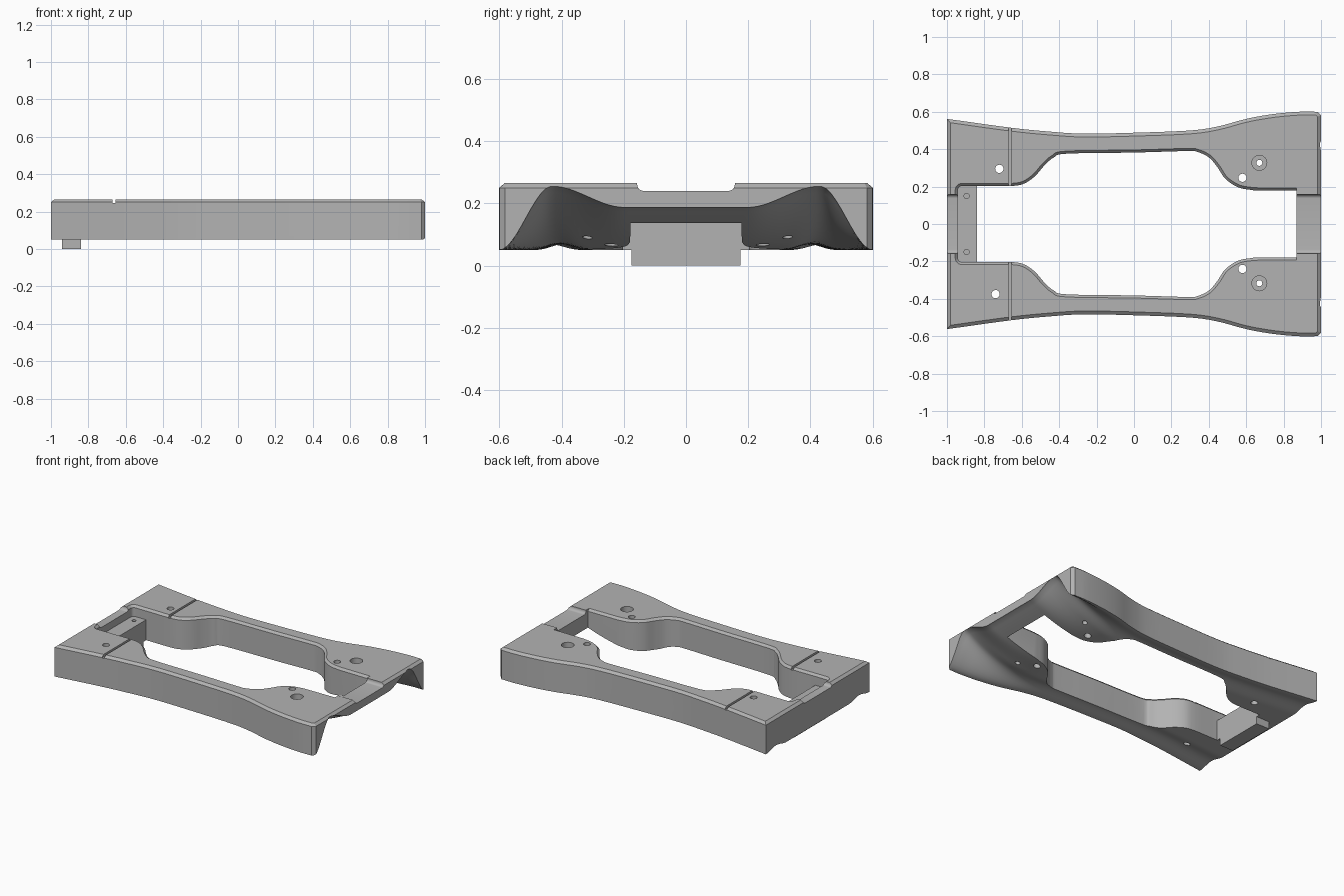
import bpy, bmesh, math
from mathutils import Vector

if "Cube" in bpy.data.objects:
    bpy.data.objects.remove(bpy.data.objects["Cube"], do_unlink=True)

grey = bpy.data.materials.new("plain_grey")
grey.use_nodes = True
colour = (0.45, 0.45, 0.45, 1)
grey.diffuse_color = colour
grey.node_tree.nodes["Principled BSDF"].inputs["Base Color"].default_value = colour

TOP, SHOULDER, BASE = 0.265, 0.25, 0.05


def make(name, bm):
    bmesh.ops.recalc_face_normals(bm, faces=bm.faces)
    mesh = bpy.data.meshes.new(name)
    bm.to_mesh(mesh)
    bm.free()
    mesh.materials.append(grey)
    ob = bpy.data.objects.new(name, mesh)
    bpy.context.collection.objects.link(ob)
    return ob


def loft(name, rings):
    """Join matching closed rings of 3D points and cap both ends."""
    bm = bmesh.new()
    loops = [[bm.verts.new(p) for p in ring] for ring in rings]
    for a, b in zip(loops, loops[1:]):
        for i in range(len(a)):
            j = (i + 1) % len(a)
            bm.faces.new((a[i], a[j], b[j], b[i]))
    bm.faces.new(loops[0][::-1])
    bm.faces.new(loops[-1])
    return make(name, bm)


def at(points, z):
    return [(p[0], p[1], z) for p in points]


def box(name, x0, x1, y, z0, z1):
    rect = [(x0, -y), (x1, -y), (x1, y), (x0, y)]
    return loft(name, [at(rect, z0), at(rect, z1)])


def cylinder(name, x, y, r, z0, z1, n=24):
    ring = [(x + r * math.cos(math.tau * i / n), y + r * math.sin(math.tau * i / n))
            for i in range(n)]
    return loft(name, [at(ring, z0), at(ring, z1)])


def spline(points, steps=5):
    """Smooth curve through the points."""
    p = [Vector(q) for q in points]
    p = [2 * p[0] - p[1]] + p + [2 * p[-1] - p[-2]]
    out = []
    for a, b, c, d in zip(p, p[1:], p[2:], p[3:]):
        for i in range(steps):
            t = i / steps
            out.append(0.5 * (2 * b + (c - a) * t + (2 * a - 5 * b + 4 * c - d) * t**2
                              + (3 * b - a - 3 * c + d) * t**3))
    return out + [p[-2]]


def mirrored(half):
    return half + [Vector((p.x, -p.y)) for p in reversed(half)]


def offset(points, d):
    """Grow a counter-clockwise outline by d."""
    out = []
    for i, p in enumerate(points):
        e1 = (p - points[i - 1]).normalized()
        e2 = (points[(i + 1) % len(points)] - p).normalized()
        n1, n2 = Vector((e1.y, -e1.x)), Vector((e2.y, -e2.x))
        out.append(p + (n1 + n2) * d / (1 + n1.dot(n2)))
    return out


def cut(target, cutter):
    mod = target.modifiers.new("cut", "BOOLEAN")
    mod.operation, mod.solver, mod.object = "DIFFERENCE", "EXACT", cutter
    bpy.context.view_layer.objects.active = target
    bpy.ops.object.modifier_apply(modifier=mod.name)
    bpy.data.objects.remove(cutter, do_unlink=True)


# Waisted frame body with a bevelled top edge
side = spline([(0.98, 0.6), (0.88, 0.6), (0.74, 0.587), (0.6, 0.562), (0.45, 0.522),
               (0.3, 0.5), (0, 0.488), (-0.27, 0.483), (-0.45, 0.494),
               (-0.66, 0.515), (-1, 0.562)])
outline = mirrored([Vector((1, 0.582))] + side)
inset = offset(outline, -0.018)
body = loft("frame_body", [at(outline, 0), at(outline, SHOULDER), at(inset, TOP)])

# Hollow underside: twin arches at one end that fade along the rails
def smooth(t):
    t = max(0, min(1, t))
    return t * t * (3 - 2 * t)


def half_width(x):
    for a, b in zip(side, side[1:]):
        if b.x <= x <= a.x:
            return a.y + (b.y - a.y) * (a.x - x) / (a.x - b.x)
    return side[0].y if x > 0 else side[-1].y


def underside(x, y):
    u = abs(y) * 0.6 / half_width(x)
    if u < 0.43:
        arch = 0.19 + 0.07 * smooth((u - 0.2) / 0.23)
    else:
        arch = 0.26 - 0.21 * smooth((u - 0.43) / 0.17)
    fade = max(0, (min(x, 1) - 0.38) / 0.62) ** 2
    groove = 0.02 * math.sin(math.pi * max(0, min(1, (u - 0.36) / 0.24))) ** 2
    return BASE + (arch - BASE) * fade + groove * (1 - fade)


bm = bmesh.new()
bmesh.ops.create_grid(bm, x_segments=70, y_segments=90, size=1)
for v in bm.verts:
    v.co.x *= 1.05
    v.co.y *= 0.7
    v.co.z = underside(v.co.x, v.co.y)
ext = bmesh.ops.extrude_face_region(bm, geom=bm.faces[:], use_keep_orig=True)
for g in ext["geom"]:
    if isinstance(g, bmesh.types.BMVert):
        g.co.z = -0.1
cut(body, make("underside_cutter", bm))

# Central opening, flared at the top
hole = [Vector((0.87, 0.178))] + spline(
    [(0.64, 0.18), (0.56, 0.195), (0.49, 0.24), (0.445, 0.305), (0.4, 0.356),
     (0.34, 0.385), (0.28, 0.39), (0, 0.382), (-0.36, 0.376), (-0.43, 0.355),
     (-0.48, 0.312), (-0.53, 0.255), (-0.59, 0.215), (-0.66, 0.203), (-0.8, 0.203)])
hole += [Vector((-0.92 + 0.022 * math.cos(a), 0.181 + 0.022 * math.sin(a)))
         for a in (math.pi / 2 + i * math.pi / 12 for i in range(7))]
hole = mirrored(hole)
flare = offset(hole, 0.014)
for p in flare:
    p.x = min(p.x, 0.87)
cut(body, loft("opening_cutter", [at(hole, -0.1), at(hole, SHOULDER),
                                  at(flare, TOP), at(flare, 0.3)]))

# Shallow rounded notch across both ends
arc = [(0.137 + 0.02 * math.sin(a), 0.26 - 0.02 * math.cos(a))
       for a in (i * math.pi / 12 for i in range(7))] + [(0.157, 0.3)]
profile = arc + [(-y, z) for y, z in reversed(arc)]
cut(body, loft("notch_cutter", [[(x, y, z) for y, z in profile] for x in (-1.1, 1.1)]))

# Cross groove and screw holes
cut(body, box("groove_cutter", -0.672, -0.656, 0.8, 0.247, 0.3))
for x, y in ((-0.72, 0.295), (-0.74, -0.375), (0.58, 0.247), (0.58, -0.24)):
    cut(body, cylinder("hole_cutter", x, y, 0.022, -0.1, 0.4))
for y in (0.327, -0.317):
    cut(body, cylinder("counterbore_cutter", 0.67, y, 0.04, 0.225, 0.4))
    cut(body, cylinder("screw_hole_cutter", 0.67, y, 0.016, -0.1, 0.4))

# End block inside the opening, with a narrower foot
block = box("end_block", -0.945, -0.84, 0.204, BASE, 0.19)
foot = box("end_block_foot", -0.94, -0.84, 0.175, 0, BASE)
for y in (0.15, -0.15):
    cut(block, cylinder("pin_hole_cutter", -0.895, y, 0.014, 0.1, 0.3))

for ob in (body, block, foot):
    bpy.ops.object.select_all(action="DESELECT")
    ob.select_set(True)
    bpy.context.view_layer.objects.active = ob
    bpy.ops.object.shade_smooth_by_angle(angle=math.radians(25))
